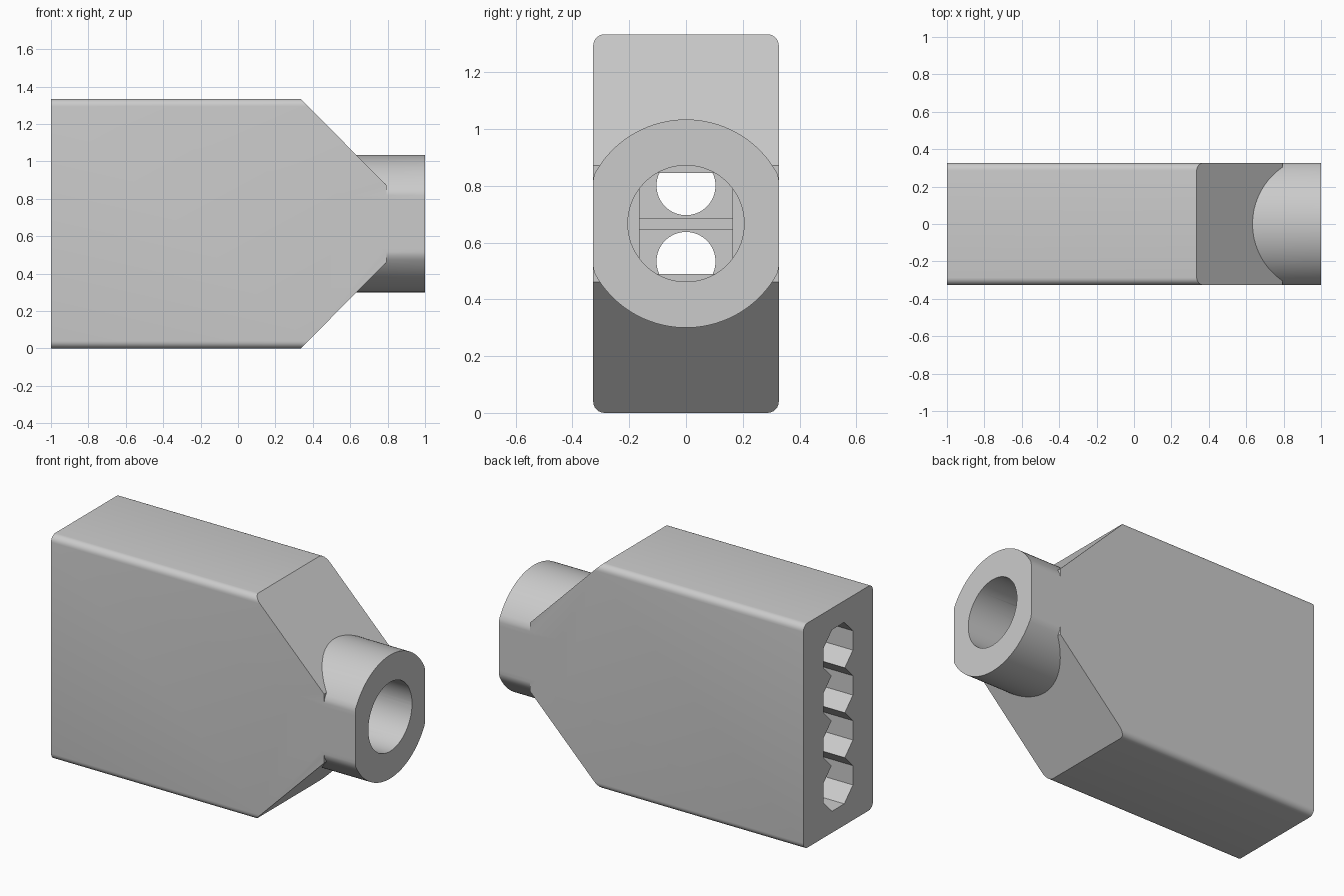
import bpy, bmesh, math
from mathutils import Vector

if "Cube" in bpy.data.objects:
    bpy.data.objects.remove(bpy.data.objects["Cube"], do_unlink=True)

MID = 0.667      # height of the cable axis
HALF_Y = 0.327   # half thickness of the housing
TOP = 1.334
PITCH = 0.267    # spacing of the terminal sockets

grey = bpy.data.materials.new("light_grey_plastic")
grey.use_nodes = True
colour = (0.6, 0.6, 0.6, 1)
grey.diffuse_color = colour
grey.node_tree.nodes["Principled BSDF"].inputs["Base Color"].default_value = colour


def prism(name, profile, direction):
    """Solid made by sweeping a closed outline along a direction."""
    bm = bmesh.new()
    face = bm.faces.new([bm.verts.new(p) for p in profile])
    moved = bmesh.ops.extrude_face_region(bm, geom=[face])["geom"]
    verts = [v for v in moved if isinstance(v, bmesh.types.BMVert)]
    bmesh.ops.translate(bm, verts=verts, vec=Vector(direction))
    bmesh.ops.recalc_face_normals(bm, faces=bm.faces)
    mesh = bpy.data.meshes.new(name)
    bm.to_mesh(mesh)
    bm.free()
    obj = bpy.data.objects.new(name, mesh)
    bpy.context.collection.objects.link(obj)
    mesh.materials.append(grey)
    return obj


def rod(name, x0, x1, z, radius, sides, limit=9):
    """Round or many-sided bar along x, with optional flats at y = +-limit."""
    ring = []
    for i in range(sides):
        a = 2 * math.pi * (i + 0.5) / sides
        y = max(-limit, min(limit, radius * math.cos(a)))
        ring.append((x0, y, z + radius * math.sin(a)))
    return prism(name, ring, (x1 - x0, 0, 0))


def block(name, x0, x1, half_y, z0, z1):
    ring = [(x0, -half_y, z0), (x0, half_y, z0), (x0, half_y, z1), (x0, -half_y, z1)]
    return prism(name, ring, (x1 - x0, 0, 0))


def combine(target, tool, operation):
    mod = target.modifiers.new(operation.lower(), "BOOLEAN")
    mod.operation = operation
    mod.solver = "EXACT"
    mod.object = tool
    bpy.context.view_layer.objects.active = target
    bpy.ops.object.modifier_apply(modifier=mod.name)
    bpy.data.objects.remove(tool, do_unlink=True)


# Housing with a tapered cable end
upper = [(-1, TOP), (0.335, TOP), (0.795, 0.872)]
outline = upper + [(x, 2 * MID - z) for x, z in reversed(upper)]
housing = prism("connector_housing", [(x, -HALF_Y, z) for x, z in outline],
                (0, 2 * HALF_Y, 0))

# Round the long edges
bm = bmesh.new()
bm.from_mesh(housing.data)
long_edges = []
for e in bm.edges:
    a, b = (v.co for v in e.verts)
    if abs(a.x - b.x) > 1:
        long_edges.append(e)
bmesh.ops.bevel(bm, geom=long_edges, offset=0.04, segments=6, profile=0.5,
                affect="EDGES")
bm.to_mesh(housing.data)
bm.free()

# Cable collar with flat sides
combine(housing, rod("cable_collar", 0.58, 1, MID, 0.367, 96, HALF_Y), "UNION")

# Cable bore and the pocket behind it
combine(housing, rod("cable_bore", 0.6, 1.1, MID, 0.205, 64), "DIFFERENCE")
combine(housing, block("wire_pocket", 0.3, 0.61, 0.163, MID - 0.178, MID + 0.178),
        "DIFFERENCE")

# Eight-sided terminal sockets, with wire holes in the two middle ones
for i in range(4):
    z = MID + (i - 1.5) * PITCH
    combine(housing, rod("socket", -1.1, 0.1, z, 0.15, 8), "DIFFERENCE")
    if i in (1, 2):
        combine(housing, rod("wire_hole", 0.05, 0.35, z, 0.104, 48), "DIFFERENCE")

# Rib dividing the pocket
combine(housing, block("pocket_rib", 0.28, 0.42, 0.17, MID - 0.02, MID + 0.02),
        "UNION")

# Smooth the curved faces and keep the corners crisp
bpy.ops.object.select_all(action="DESELECT")
housing.select_set(True)
bpy.context.view_layer.objects.active = housing
bpy.ops.object.shade_smooth_by_angle(angle=math.radians(30))
